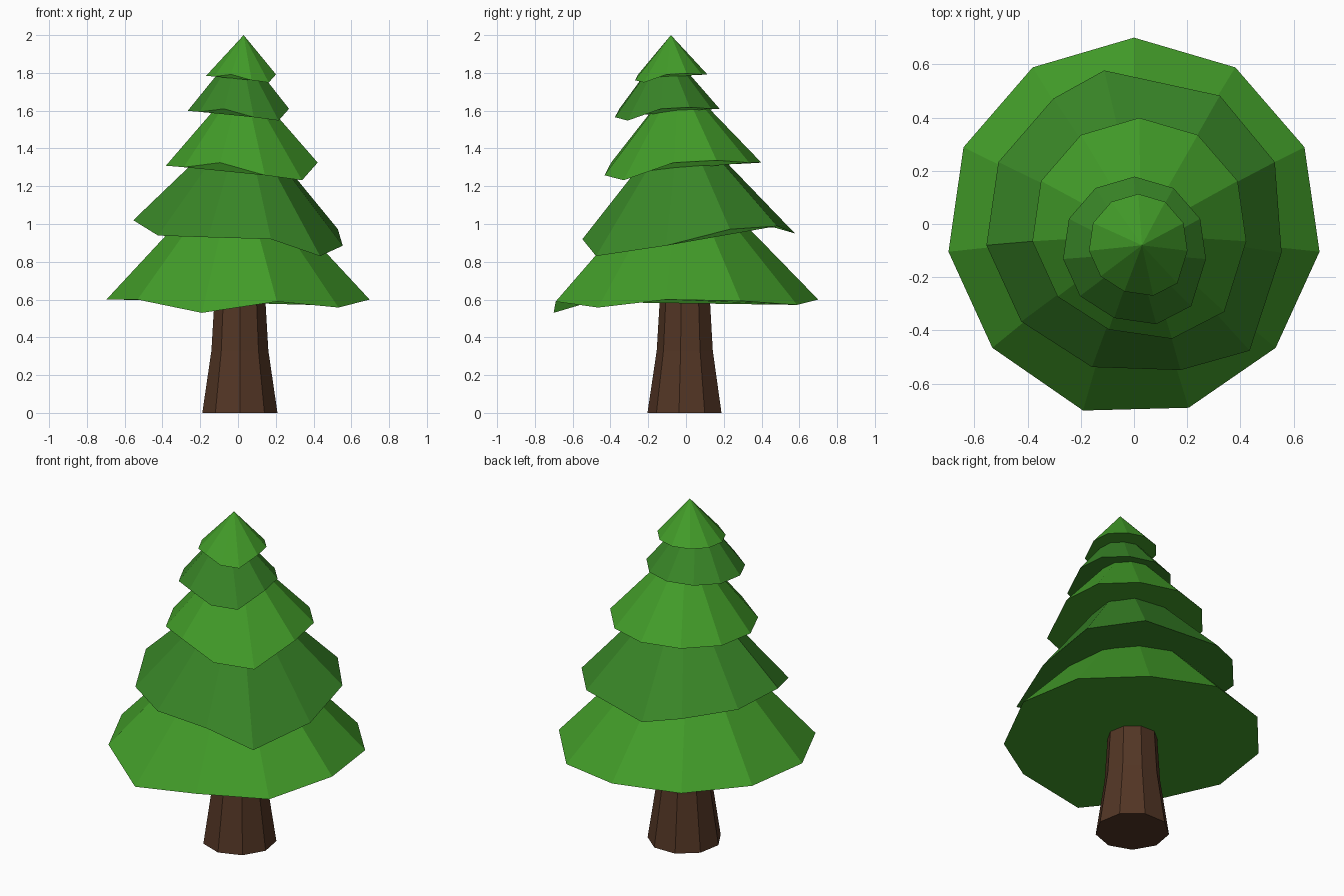
import bpy, bmesh
from math import sin, cos, tau

if "Cube" in bpy.data.objects:
    bpy.data.objects.remove(bpy.data.objects["Cube"])


def material(name, rgb):
    m = bpy.data.materials.new(name)
    m.diffuse_color = (*rgb, 1)
    m.use_nodes = True
    m.node_tree.nodes["Principled BSDF"].inputs["Base Color"].default_value = m.diffuse_color
    return m


light = material("light_needles", (0.055, 0.335, 0.022))
dark = material("dark_needles", (0.04, 0.235, 0.02))
bark = material("bark", (0.085, 0.036, 0.018))


def loft(name, rings, mat, tip=None):
    """Closed flat-faced skin over equal rings; ends in a cap or a tip."""
    bm = bmesh.new()
    rows = [[bm.verts.new(p) for p in ring] for ring in rings]
    n = len(rows[0])
    for a, b in zip(rows, rows[1:]):
        for i in range(n):
            j = (i + 1) % n
            bm.faces.new((a[i], a[j], b[j], b[i]))
    bm.faces.new(rows[0])
    if tip:
        t = bm.verts.new(tip)
        for i in range(n):
            bm.faces.new((rows[-1][i], rows[-1][(i + 1) % n], t))
    else:
        bm.faces.new(rows[-1])
    bmesh.ops.recalc_face_normals(bm, faces=bm.faces)
    me = bpy.data.meshes.new(name)
    bm.to_mesh(me)
    bm.free()
    me.materials.append(mat)
    ob = bpy.data.objects.new(name, me)
    bpy.context.collection.objects.link(ob)
    return ob


def tier(name, r, centre, base, droop, nudge, apex, mat, top=False):
    """Eleven-sided skirt; rim starts at the back and runs to the right."""
    rim = []
    for k in range(11):
        dx, dy = nudge.get(k, (0, 0))
        a = k * tau / 11
        rim.append((centre[0] + r * (sin(a) + dx),
                    centre[1] + r * (cos(a) + dy),
                    base + r * droop[k]))
    if top:
        return loft(name, [rim], mat, apex)
    # cut off inside the tier above
    neck = [tuple(p + 0.7 * (q - p) for p, q in zip(v, apex)) for v in rim]
    return loft(name, [rim, neck], mat)


# Trunk: nine sides, flaring at the foot
trunk = [[(0.01 + r * sin(k * tau / 9), -0.002 - r * cos(k * tau / 9), z)
          for k in range(9)]
         for z, r in ((0, 0.202), (0.33, 0.153), (0.58, 0.138), (0.7, 0.133))]
loft("trunk", trunk, bark)

# Two wide lower tiers with their own uneven rims
tier("tier_1", 0.704, (0, -0.004), 0.60,
     (0, -.04, -.01, 0, -.06, -.015, -.1, 0, 0, 0, 0), {5: (.01, -.015), 6: (.01, -.03)},
     (0, -0.03, 1.35), light)
tier("tier_2", 0.56, (0, 0), 0.95,
     (0, .07, .04, -.116, -.214, -.054, -.036, -.02, .125, .09, .054),
     {0: (-.2, .03), 1: (.035, .02), 2: (.035, 0), 3: (0, -.05),
      4: (.02, -.195), 5: (.03, -.02)},
     (0.03, -0.03, 1.58), dark)

# Three upper tiers share one rim shape
droop = (0, 0, .03, 0, -.23, -.165, 0, -.06, -.04, -.03, -.01)
nudge = {4: (.03, -.14), 5: (.02, -.085)}
tier("tier_3", 0.406, (0.02, -0.007), 1.325, droop, nudge, (0.025, -0.04, 1.78), light)
tier("tier_4", 0.271, (0.002, -0.093), 1.61, droop, nudge, (0.01, -0.11, 1.94), dark)
tier("tier_5", 0.187, (0.016, -0.074), 1.792, droop, nudge, (0.03, -0.08, 2.0), light, True)
